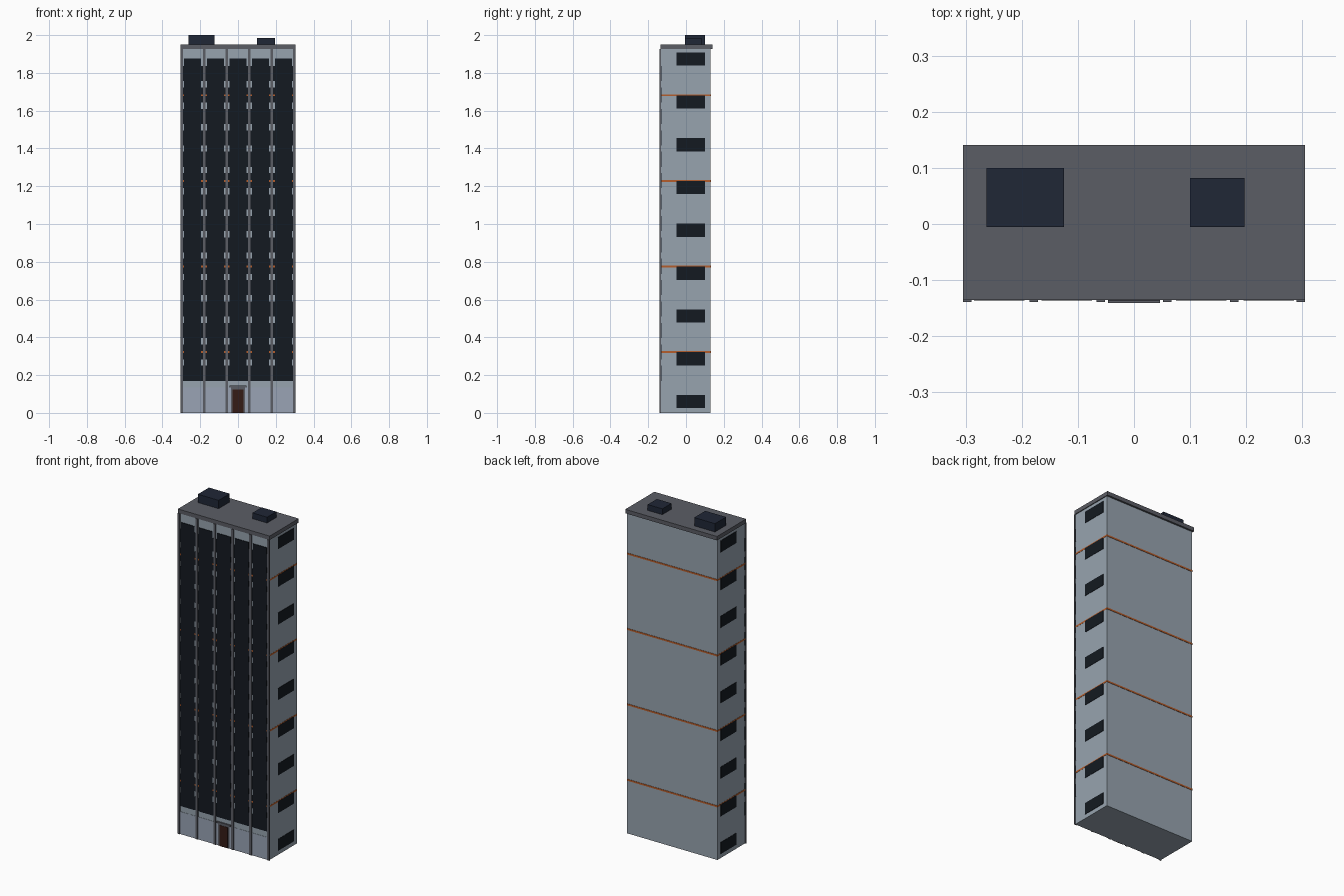
import bpy

if "Cube" in bpy.data.objects:
    bpy.data.objects.remove(bpy.data.objects["Cube"])

def mat(name, r, g, b):
    m = bpy.data.materials.new(name)
    m.diffuse_color = (r, g, b, 1)
    m.use_nodes = True
    m.node_tree.nodes["Principled BSDF"].inputs["Base Color"].default_value = m.diffuse_color
    return m

WALL = mat("wall", 0.31, 0.37, 0.43)
LOBBY = mat("lobby", 0.32, 0.37, 0.46)
GLASS = mat("glass", 0.007, 0.010, 0.015)
TRIM = mat("trim", 0.105, 0.110, 0.130)
UNIT = mat("unit", 0.014, 0.020, 0.037)
ORANGE = mat("orange", 0.46, 0.11, 0.025)
DOOR = mat("door", 0.035, 0.012, 0.008)

def box(name, x, y, z, m):
    """Box from (min, max) pairs on each axis."""
    bpy.ops.mesh.primitive_cube_add(
        size=1, location=[(a + b) / 2 for a, b in (x, y, z)])
    o = bpy.context.object
    o.name = name
    o.scale = [b - a for a, b in (x, y, z)]
    bpy.ops.object.transform_apply(location=False, rotation=False, scale=True)
    o.data.materials.append(m)
    return o

FLOOR = 0.1133
TOP = 17 * FLOOR

# Main tower and roof slab
box("tower_body", (-0.3, 0.3), (-0.133, 0.13), (0, TOP), WALL)
box("roof_slab", (-0.305, 0.305), (-0.135, 0.141), (TOP, 1.95), TRIM)

# Rooftop plant boxes
box("roof_unit_large", (-0.263, -0.125), (-0.005, 0.10), (1.95, 2.0), UNIT)
box("roof_unit_small", (0.10, 0.197), (-0.005, 0.082), (1.95, 1.985), UNIT)

# Front pilasters
for i in range(6):
    x = -0.2975 + 0.119 * i
    box("pilaster", (x - 0.0075, x + 0.0075), (-0.139, -0.133), (0, TOP), TRIM)

# Vertical glass strips between pilasters
for i in range(5):
    x = -0.24 + 0.12 * i
    box("glass_strip", (x - 0.045, x + 0.045), (-0.1365, -0.130), (0.17, 1.875), GLASS)

# Ribbon windows, one per floor, showing beside the strips and at the corners
for i in range(15):
    z = 0.17 + i * FLOOR
    box("ribbon_window", (-0.301, 0.301), (-0.1345, -0.129), (z, z + 0.08), GLASS)

# Orange bands around the tower
for i in range(4):
    z = 0.322 + 4 * FLOOR * i
    box("accent_band", (-0.301, 0.301), (-0.1355, 0.132), (z - 0.005, z + 0.005), ORANGE)

# Side windows on every second floor, both sides
for i in range(9):
    z = 0.06 + 2 * FLOOR * i
    for s in (-1, 1):
        x = sorted((s * 0.295, s * 0.302))
        box("side_window", x, (-0.05, 0.10), (z - 0.035, z + 0.035), GLASS)

# Lobby front, door frame, canopy and door
box("lobby_front", (-0.3, 0.3), (-0.1345, -0.130), (0, 0.135), LOBBY)
box("door_frame", (-0.038, 0.038), (-0.136, -0.130), (0, 0.135), TRIM)
box("door", (-0.028, 0.028), (-0.1375, -0.130), (0, 0.125), DOOR)
box("door_canopy", (-0.046, 0.046), (-0.141, -0.130), (0.135, 0.144), TRIM)
